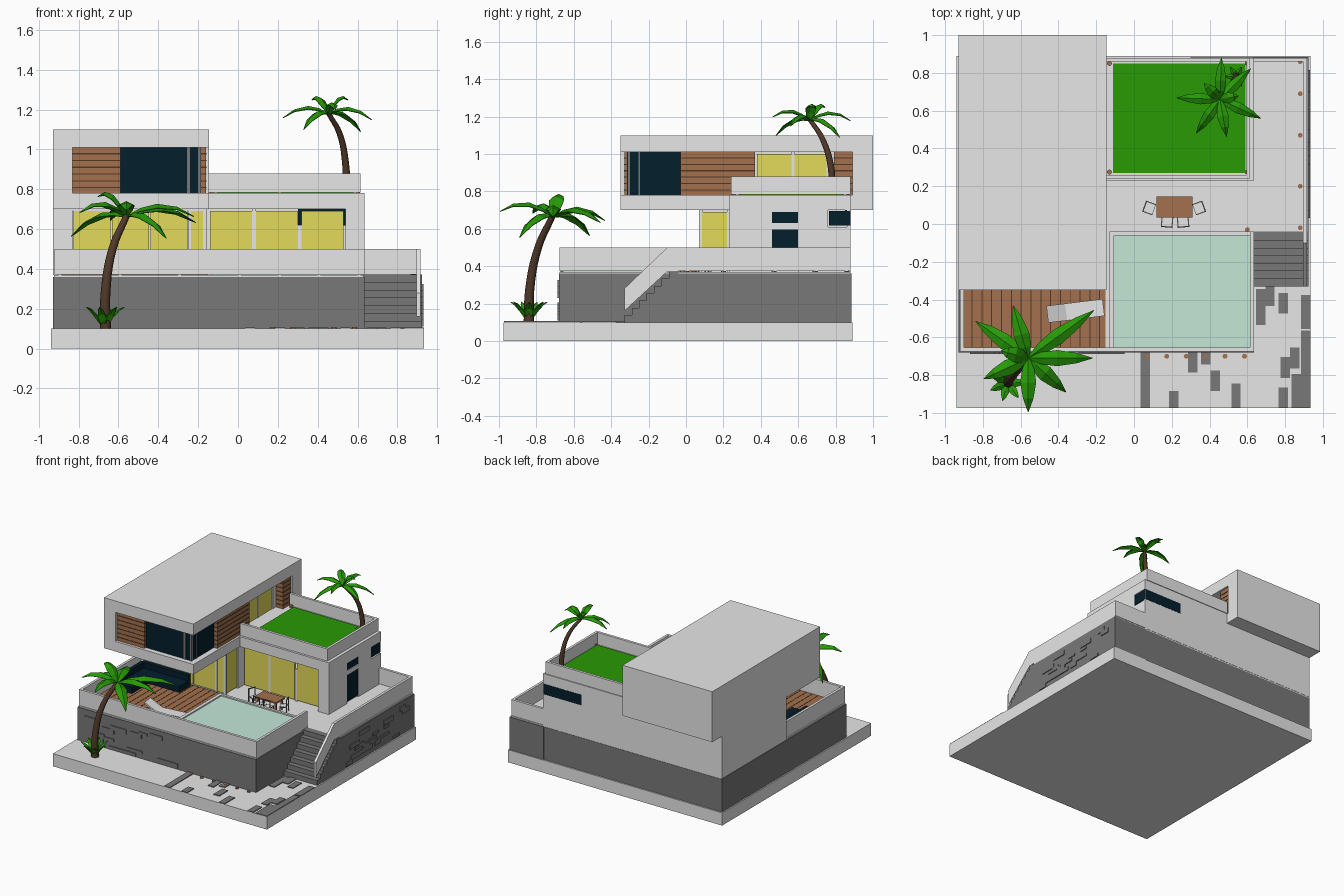
import bpy, bmesh, math, random
from mathutils import Vector, Matrix

random.seed(4)

def mat(name, r, g, b):
    m = bpy.data.materials.new(name)
    m.diffuse_color = (r, g, b, 1)
    return m

WHITE = mat("light_plaster", .8, .8, .8)
STONE = mat("dark_stone", .19, .19, .19)
WOOD = mat("wood", .37, .165, .075)
BARK = mat("dark_brown", .08, .04, .022)
NAVY = mat("navy_glass", .001, .013, .025)
YELLOW = mat("warm_window", .77, .70, .10)
GRASS = mat("lawn_green", .022, .32, .001)
LEAF = mat("palm_green", .02, .32, .002)
WATER = mat("pool_water", .55, .80, .68)

def finish(name, bm, material):
    me = bpy.data.meshes.new(name)
    bmesh.ops.recalc_face_normals(bm, faces=bm.faces)
    bm.to_mesh(me)
    bm.free()
    me.materials.append(material)
    ob = bpy.data.objects.new(name, me)
    bpy.context.collection.objects.link(ob)
    return ob

def boxes(name, material, *items):
    """One object from boxes given as (x0, x1, y0, y1, z0, z1)."""
    bm = bmesh.new()
    for x0, x1, y0, y1, z0, z1 in items:
        m = Matrix.Translation(((x0 + x1) / 2, (y0 + y1) / 2, (z0 + z1) / 2))
        bmesh.ops.create_cube(bm, size=1, matrix=m @ Matrix.Diagonal((x1 - x0, y1 - y0, z1 - z0, 1)))
    return finish(name, bm, material)

def place(ob, x, y, z, deg=0):
    ob.location = (x, y, z)
    ob.rotation_euler[2] = math.radians(deg)

def profile_yz(name, material, pts, x0, x1):
    """Side profile extruded along x."""
    bm = bmesh.new()
    f = bm.faces.new([bm.verts.new((x0, y, z)) for y, z in pts])
    r = bmesh.ops.extrude_face_region(bm, geom=[f])
    bmesh.ops.translate(bm, vec=(x1 - x0, 0, 0), verts=[v for v in r["geom"] if isinstance(v, bmesh.types.BMVert)])
    return finish(name, bm, material)

# Ground slab and stone podium
boxes("ground_slab", WHITE, (-.94, .935, -.975, .89, 0, .1))
boxes("podium", STONE, (-.93, .635, -.68, .88, .1, .36), (.63, .925, -.05, .885, .1, .36))
boxes("terrace_floor", WHITE, (-.925, .63, -.675, .878, .36, .37), (.62, .92, -.045, .88, .36, .37))

# Raised stones in the podium walls
bricks = []
for i in range(40):
    w, h, z = random.uniform(.06, .14), random.choice((.02, .035)), .11 + .03 * random.randrange(7)
    if i < 20:
        x = random.uniform(-.92, -.1)
        bricks.append((x, x + w, -.687, -.67, z, z + h))
    else:
        y = random.uniform(.0, .74)
        bricks.append((.91, .931, y, y + w, z, z + h))
boxes("wall_stones", STONE, *bricks)

# Stairs and sloping rail
N = 7
boxes("stairs", STONE, *[(.63, .925, -.33 + .04 * i, -.04, .1, .1 + .272 * (i + 1) / N) for i in range(N)])
profile_yz("stair_rail", WHITE, [(-.33, .16), (-.33, .28), (-.1, .5), (-.04, .5), (-.04, .372), (-.1, .372)], .895, .915)

# Scattered paving stones on the ground
spots = [(.06, -.72), (.06, -.82), (.06, -.93), (.21, -.94), (.31, -.73), (.38, -.69), (.43, -.83), (.54, -.95),
         (.54, -.9), (.67, -.4), (.67, -.48), (.72, -.38), (.79, -.42), (.79, -.92), (.8, -.76), (.86, -.85),
         (.86, -.93), (.91, -.43), (.91, -.5), (.91, -.62), (.91, -.73), (.91, -.83), (.91, -.94), (.85, -.71)]
boxes("paving_stones", STONE, *[(x - .025, min(x + .025, .934), max(y - .055, -.974), y + .055, .1, .106) for x, y in spots])

# Parapets around the terrace
boxes("terrace_parapet", WHITE,
      (-.92, .635, -.675, -.655, .373, .5), (-.92, -.9, -.67, .08, .373, .5),
      (.615, .635, -.67, -.04, .373, .5), (.895, .915, -.04, .88, .373, .5), (.63, .915, .86, .88, .373, .5))
boxes("parapet_posts", BARK, *[(x, x + .015, -.67, -.66, .368, .374) for x in (-.9, -.6, -.3, 0, .2, .4, .6)],
      *[(.9, .91, y, y + .015, .368, .374) for y in (0, .2, .47, .69, .85)])

# Small round lights
bm = bmesh.new()
lamps = [(.07 + .103 * i, -.7, .099) for i in range(6)]
lamps += [(.88, y, .366) for y in (-.02, .2, .47, .69, .86)] + [(.6, -.03, .366)]
lamps += [(x, y, .788) for x in (-.13, .6) for y in (.275, .85)]
for p in lamps:
    bmesh.ops.create_cone(bm, cap_ends=True, segments=12, radius1=.013, radius2=.013, depth=.016, matrix=Matrix.Translation(p))
finish("lamps", bm, WOOD)

# Pool
boxes("pool_rim", WHITE, (-.13, -.105, -.66, -.04, .37, .44), (-.13, .62, -.06, -.04, .37, .44))
boxes("pool_water", WATER, (-.105, .615, -.655, -.06, .37, .43))

# Wooden deck with plank gaps
boxes("deck", WOOD, (-.9, -.15, -.655, .07, .37, .376))
boxes("deck_gaps", BARK, *[(-.86 + .052 * i, -.855 + .052 * i, -.65, .07, .37, .3775) for i in range(14)])

# Ground floor: left wing, hollow right wing with roof slab and corner column
boxes("left_wing", WHITE, (-.93, -.18, .085, .88, .37, .71), (-.93, -.83, .07, .2, .37, .71),
      (-.25, -.235, .07, .09, .37, .7), (-.175, -.155, .07, .085, .37, .7), (-.83, -.16, .07, .09, .69, .71),
      (-.18, -.155, .22, .3, .37, .7))
boxes("left_wing_windows", YELLOW, *[(x, x + .185, .077, .1, .38, .69) for x in (-.825, -.632, -.439)],
      (-.235, -.175, .077, .1, .38, .69), (-.19, -.162, .085, .22, .38, .69))
boxes("right_wing", WHITE, (-.2, .63, .86, .88, .37, .7), (-.16, .635, .23, .88, .7, .78),
      (.54, .635, .23, .45, .37, .7), (.6, .62, .45, .88, .37, .7), (.6, .635, .61, .76, .37, .7), (.6, .635, .76, .88, .37, .61),
      (.07, .09, .28, .3, .37, .7), (.3, .32, .283, .3, .37, .62))
boxes("right_wing_windows", YELLOW, *[(x, x + .21, .28, .295, .38, .69) for x in (-.14, .09, .32)])
boxes("side_door", NAVY, (.61, .63, .46, .6, .38, .595), (.61, .63, .46, .6, .63, .69))
boxes("side_door_frame", WHITE, (.61, .634, .45, .61, .595, .63), (.61, .635, .45, .46, .37, .7),
      (.61, .635, .6, .61, .37, .7), (.61, .635, .45, .61, .69, .7))
boxes("corner_window", NAVY, (.6, .632, .765, .878, .618, .695), (.3, .63, .85, .882, .618, .7))

# Roof garden
boxes("roof_lawn", GRASS, (-.11, .59, .27, .85, .78, .786))
boxes("roof_parapet", WHITE, (-.15, .615, .24, .26, .784, .88), (.595, .615, .24, .88, .784, .88), (-.15, .615, .86, .88, .784, .88))
boxes("roof_parapet_posts", BARK, *[(x, x + .015, y, y + .01, .778, .786) for x in (-.12, .2, .58) for y in (.245, .865)])

# Upper floor shell, open at the front right corner
boxes("upper_shell", WHITE, (-.93, -.145, -.35, 1, .7, .78), (-.93, -.145, -.35, 1, 1.01, 1.1),
      (-.93, -.83, -.35, 1, .78, 1.01), (-.93, -.145, .89, 1, .78, 1.01), (-.83, -.24, -.2, .89, .78, 1.01))
boxes("upper_glass", NAVY, (-.6, -.19, -.31, -.02, .78, 1.01))
boxes("upper_glass_bars", STONE, (-.255, -.24, -.315, -.3, .78, 1.01), (-.2, -.186, -.314, -.3, .78, 1.01), (-.2, -.186, -.255, -.245, .78, 1.01))
boxes("upper_yellow_windows", YELLOW, (-.3, -.225, .38, .565, .78, 1), (-.3, -.225, .58, .75, .78, 1))
boxes("upper_window_frame", WHITE, (-.3, -.22, .565, .58, .78, 1.01), (-.3, -.22, .75, .79, .78, 1.01))

# Wood cladding with dark gaps between boards
panels = [(-.83, -.59, -.33, -.2), (-.3, -.16, -.03, .37), (-.3, -.16, .79, .89)]
boxes("wood_cladding", WOOD, *[(a, b, c, d, .78, 1.01) for a, b, c, d in panels])
boxes("cladding_gaps", BARK, *[(a, b + .002, c - .002, d, z, z + .006) for a, b, c, d in panels
                               for z in [.805 + .034 * i for i in range(6)]])

# Dining table and chairs with thin dark frames
boxes("table", WOOD, (.12, .31, .035, .145, .44, .452), *[(x, x + .012, y, y + .012, .37, .44)
      for x in (.13, .288) for y in (.045, .123)])
for i, (x, y, a) in enumerate([(.08, .085, 70), (.345, .085, -70), (.175, .01, 175), (.26, .01, 185)]):
    # Backrest sits on local +y
    bars = [(sx * .028 - .003, sx * .028 + .003, sy * .025 - .003, sy * .025 + .003, 0, .05 if sy < 0 else .11)
            for sx in (-1, 1) for sy in (-1, 1)]
    bars += [(sx * .028 - .003, sx * .028 + .003, -.028, .028, .046, .052) for sx in (-1, 1)]
    place(boxes(f"chair_frame_{i + 1}", STONE, (-.03, .03, .022, .028, .105, .112), *bars), x, y, .37, a)
    place(boxes(f"chair_seat_{i + 1}", WHITE, (-.025, .025, -.028, .022, .046, .05)), x, y, .37, a)

# Lounger and sofa
lounger = profile_yz("lounger", WHITE, [(-.15, .02), (.05, .02), (.15, .075), (.15, .088), (.05, .034), (-.15, .034)], -.045, .045)
place(lounger, -.31, -.46, .376, 97)
boxes("lounger_legs", STONE, (-.43, -.42, -.5, -.43, .375, .402), (-.21, -.2, -.48, -.41, .375, .402))
boxes("sofa", NAVY, (-.86, -.72, -.3, .03, .375, .425), (-.86, -.45, -.09, .03, .375, .425),
      (-.87, -.84, -.3, .03, .375, .47), (-.86, -.45, .02, .05, .375, .47))

# Palms
def fronds(name, centre, leaves, width, rise):
    """Arched leaves with a raised midrib; leaves are (degrees, length, tip height)."""
    bm = bmesh.new()
    for deg, length, tip in leaves:
        a = math.radians(deg)
        out, side = Vector((math.cos(a), math.sin(a), 0)), Vector((-math.sin(a), math.cos(a), 0))
        rows = []
        for t, w in ((0, .15), (.2, .75), (.45, 1), (.75, .65), (1, .04)):
            mid = Vector(centre) + out * length * t + Vector((0, 0, rise * t * (1 - t) + tip * t))
            edge = side * width * w / 2
            low = Vector((0, 0, -width * w * .25))
            rows.append([bm.verts.new(p) for p in (mid - edge + low, mid, mid + edge + low)])
        for r, s in zip(rows, rows[1:]):
            for k in (0, 1):
                bm.faces.new((r[k], r[k + 1], s[k + 1], s[k]))
    ob = finish(name, bm, LEAF)
    ob.modifiers.new("thickness", "SOLIDIFY").thickness = .004

def trunk(name, pts, thick):
    cu = bpy.data.curves.new(name, "CURVE")
    cu.dimensions = "3D"
    cu.bevel_depth, cu.bevel_resolution, cu.resolution_u, cu.use_fill_caps = thick, 2, 5, True
    sp = cu.splines.new("BEZIER")
    sp.bezier_points.add(len(pts) - 1)
    for i, (b, p) in enumerate(zip(sp.bezier_points, pts)):
        b.co, b.radius = p, 1 - .4 * i / (len(pts) - 1)
        b.handle_left_type = b.handle_right_type = "AUTO"
    cu.materials.append(BARK)
    bpy.context.collection.objects.link(bpy.data.objects.new(name, cu))

trunk("front_palm_trunk", [(-.665, -.84, .1), (-.665, -.835, .28), (-.63, -.79, .5), (-.56, -.715, .665)], .028)
fronds("front_palm_crown", (-.56, -.71, .665), [(145, .34, -.1), (106, .29, -.02), (36, .43, -.03), (0, .34, 0),
       (-42, .27, -.11), (-90, .285, .03), (-155, .26, .02), (165, .15, .1)], .085, .25)
fronds("front_palm_tuft", (-.67, -.84, .1), [(i * 51, .1, .11) for i in range(7)], .045, .1)
trunk("roof_palm_trunk", [(.545, .78, .785), (.54, .775, .93), (.51, .73, 1.08), (.455, .665, 1.18)], .02)
fronds("roof_palm_crown", (.455, .66, 1.18), [(88, .22, 0), (45, .23, -.09), (-25, .24, -.03), (-80, .2, .02),
       (-125, .22, -.08), (178, .23, -.02), (135, .12, .07), (10, .1, .07)], .06, .19)
fronds("roof_palm_tuft", (.54, .78, .785), [(i * 60, .06, .02) for i in range(6)], .03, .06)
